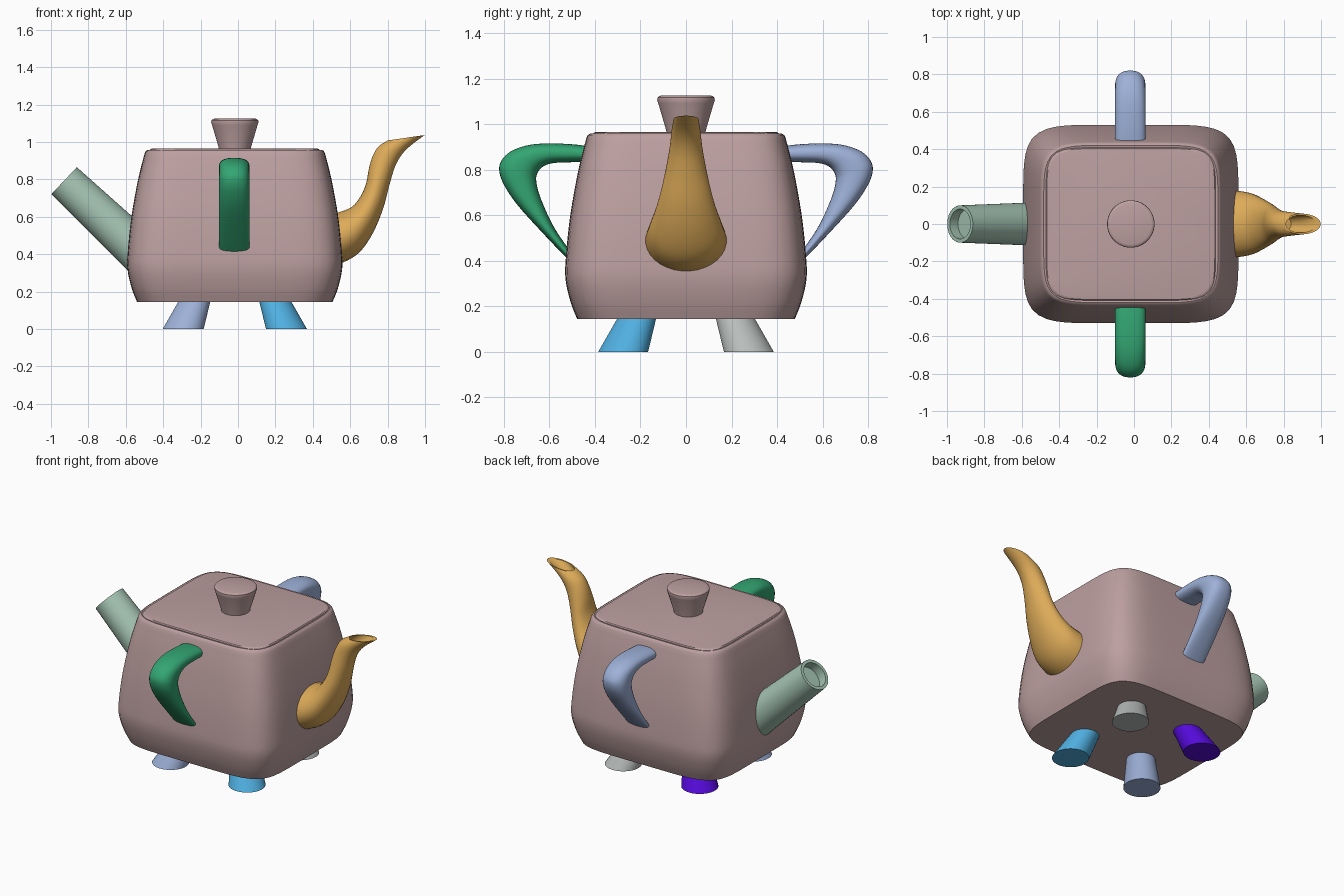
import bpy, bmesh, math
from mathutils import Vector

if "Cube" in bpy.data.objects:
    bpy.data.objects.remove(bpy.data.objects["Cube"], do_unlink=True)

CX = -0.017  # body centre in x


def material(name, r, g, b):
    m = bpy.data.materials.new(name)
    m.use_nodes = True
    m.diffuse_color = (r, g, b, 1)
    m.node_tree.nodes["Principled BSDF"].inputs["Base Color"].default_value = (r, g, b, 1)
    return m


rose = material("dusty_rose", 0.51, 0.35, 0.35)
gold = material("gold", 0.73, 0.41, 0.10)
green = material("green", 0.033, 0.38, 0.17)
lavender = material("lavender", 0.34, 0.44, 0.69)
sky = material("sky_blue", 0.08, 0.43, 0.75)
grey = material("light_grey", 0.48, 0.51, 0.50)
purple = material("purple", 0.09, 0.003, 0.70)
mint = material("mint", 0.38, 0.56, 0.46)


def loft(name, rings, mat, angle=35):
    """Skin a list of point rings and cap both ends."""
    bm = bmesh.new()
    rows = [[bm.verts.new(p) for p in ring] for ring in rings]
    n = len(rows[0])
    for a, b in zip(rows, rows[1:]):
        for i in range(n):
            j = (i + 1) % n
            bm.faces.new((a[i], a[j], b[j], b[i]))
    bm.faces.new(rows[0])
    bm.faces.new(rows[-1])
    bmesh.ops.recalc_face_normals(bm, faces=bm.faces)
    me = bpy.data.meshes.new(name)
    bm.to_mesh(me)
    bm.free()
    ob = bpy.data.objects.new(name, me)
    bpy.context.collection.objects.link(ob)
    me.materials.append(mat)
    bpy.ops.object.select_all(action="DESELECT")
    ob.select_set(True)
    bpy.context.view_layer.objects.active = ob
    bpy.ops.object.shade_smooth_by_angle(angle=math.radians(angle))
    return ob


def smooth_rows(rows, steps=4):
    """Catmull-Rom interpolation between rows of numbers."""
    out = []
    for i in range(len(rows) - 1):
        p0, p1 = rows[max(i - 1, 0)], rows[i]
        p2, p3 = rows[i + 1], rows[min(i + 2, len(rows) - 1)]
        for s in range(steps):
            t = s / steps
            out.append([0.5 * (2 * b + (c - a) * t + (2 * a - 5 * b + 4 * c - d) * t * t
                               + (3 * b - a - 3 * c + d) * t ** 3)
                        for a, b, c, d in zip(p0, p1, p2, p3)])
    return out + [list(rows[-1])]


def oval(n, power):
    """Unit superellipse points."""
    pts = []
    for i in range(n):
        a = 2 * math.pi * (i + 0.5) / n
        c, s = math.cos(a), math.sin(a)
        r = (abs(c) ** power + abs(s) ** power) ** (-1 / power)
        pts.append((c * r, s * r))
    return pts


def circle(centre, radius, u=Vector((1, 0, 0)), v=Vector((0, 1, 0)), n=32):
    return [Vector(centre) + radius * (p * u + q * v) for p, q in oval(n, 2)]


# Squarish body and lid
def square_ring(half, z, power=6):
    return [(CX + p * half, q * (half - 0.045), z) for p, q in oval(96, power)]


belly = smooth_rows([(0.523, 0.145), (0.552, 0.22), (0.574, 0.32), (0.572, 0.42),
                     (0.553, 0.6), (0.517, 0.8), (0.482, 0.94)])
rim = [(0.476, 0.952), (0.466, 0.958), (0.458, 0.955)]
loft("body", [square_ring(h, z) for h, z in belly + rim], rose)
loft("lid", [square_ring(h, z, 7) for h, z in
             ((0.454, 0.94), (0.454, 0.957), (0.449, 0.963), (0.44, 0.965))], rose)

# Lid knob
loft("lid_knob", [circle((CX, 0, z), r) for r, z in
                  ((0.084, 0.95), (0.088, 0.975), (0.122, 1.09), (0.127, 1.105),
                   (0.126, 1.116), (0.12, 1.122), (0.11, 1.125))], rose)

# Splayed legs
for name, sx, sy, mat in (("front_right_leg", -1, -1, lavender), ("front_left_leg", 1, -1, sky),
                          ("back_right_leg", -1, 1, purple), ("back_left_leg", 1, 1, grey)):
    loft(name, [circle((CX + sx * d, sy * d, z), r) for d, z, r in
                ((0.276, 0, 0.11), (0.217, 0.145, 0.086), (0.205, 0.175, 0.081))], mat)


# Tubes described by two edge points and a half width
def edge_ring(row, place, power, n=32):
    u1, z1, u2, z2, w = row
    return [place((u1 + u2) / 2 + p * (u1 - u2) / 2, (z1 + z2) / 2 + p * (z1 - z2) / 2, q * w)
            for p, q in oval(n, power)]


# Curved spout with a hollow mouth
spout_rows = smooth_rows([
    (0.45, 0.33, 0.45, 0.60, 0.18), (0.56, 0.355, 0.54, 0.625, 0.178),
    (0.65, 0.41, 0.61, 0.655, 0.163), (0.72, 0.51, 0.655, 0.71, 0.135),
    (0.775, 0.64, 0.685, 0.78, 0.108), (0.81, 0.77, 0.70, 0.86, 0.086),
    (0.845, 0.88, 0.72, 0.925, 0.071), (0.90, 0.96, 0.75, 0.975, 0.064),
    (0.998, 1.037, 0.80, 1.008, 0.055)])
mouth = [(0.975, 1.033, 0.812, 1.01, 0.047), (0.90, 0.98, 0.785, 0.985, 0.045),
         (0.84, 0.92, 0.76, 0.945, 0.04)]
loft("spout", [edge_ring(r, lambda u, z, w: (u, w, z), 2) for r in spout_rows + mouth], gold)

# Ear-shaped handles, front and back
handle_rows = smooth_rows([
    (0.38, 0.895, 0.38, 0.835), (0.44, 0.905, 0.44, 0.834), (0.52, 0.913, 0.52, 0.832),
    (0.62, 0.915, 0.58, 0.829), (0.70, 0.906, 0.62, 0.818), (0.77, 0.88, 0.645, 0.797),
    (0.81, 0.84, 0.656, 0.773), (0.82, 0.797, 0.657, 0.75), (0.80, 0.735, 0.65, 0.712),
    (0.74, 0.645, 0.628, 0.65), (0.63, 0.523, 0.578, 0.545), (0.525, 0.413, 0.505, 0.44),
    (0.45, 0.34, 0.44, 0.37)])
for name, side, mat in (("front_handle", -1, green), ("back_handle", 1, lavender)):
    loft(name, [edge_ring(r + [0.081], lambda u, z, w: (CX - 0.003 + w, side * u, z), 2.4)
                for r in handle_rows], mat)

# Straight side pipe with a recessed end
axis = Vector((-0.35, 0, 0.33)).normalized()
across = Vector((axis.z, 0, -axis.x))
end = Vector((-0.93, 0, 0.793))
loft("side_pipe", [circle(end - axis * d, r, across, Vector((0, 1, 0))) for d, r in
                   ((0.62, 0.118), (0.0, 0.1), (0.0, 0.08), (0.06, 0.08))], mint)
